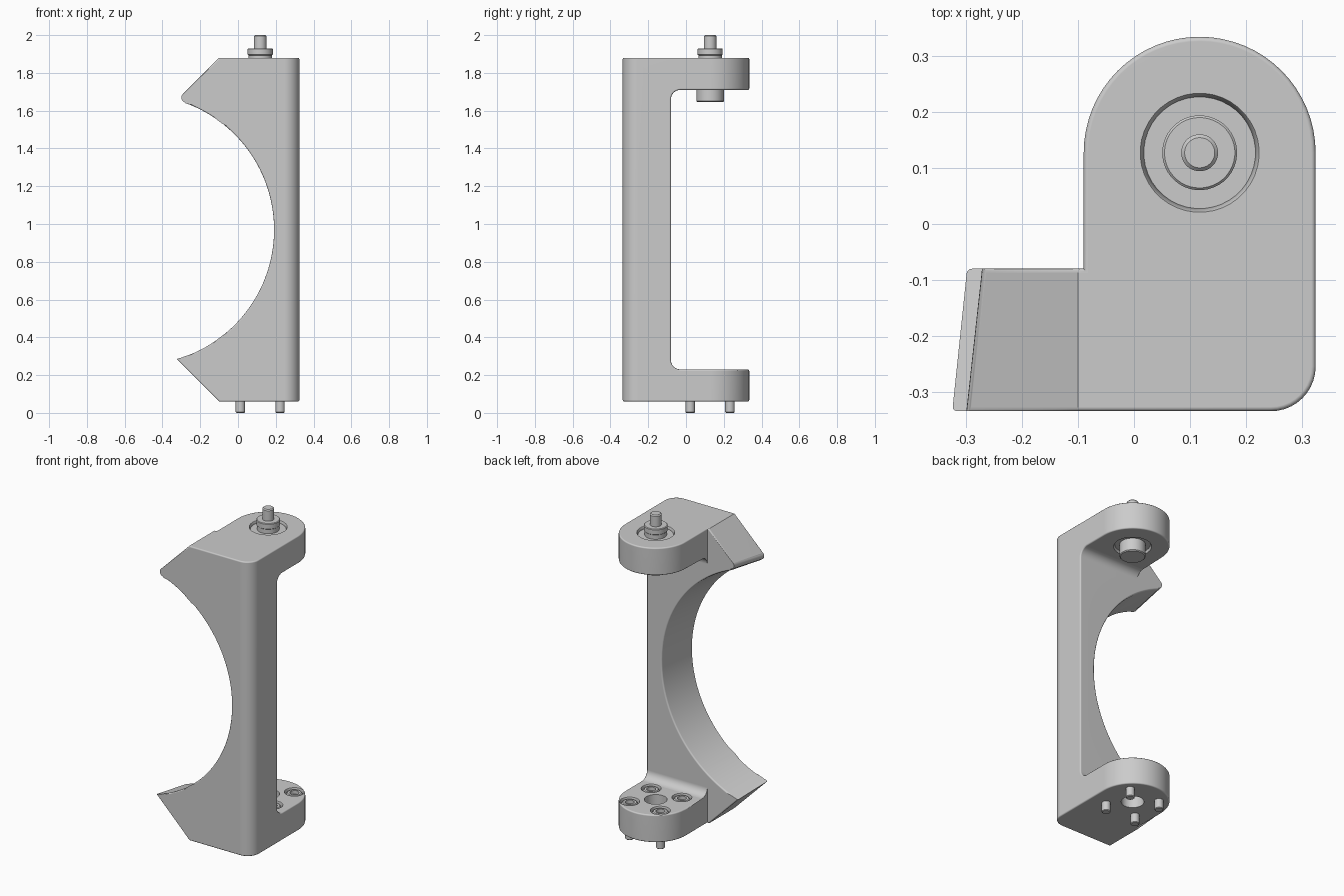
import bpy, bmesh
from math import sin, cos, pi, radians, degrees

if "Cube" in bpy.data.objects:
    bpy.data.objects.remove(bpy.data.objects["Cube"])

CX, CY = 0.1175, 0.1275          # axis of the rounded ears
BACK, FRONT = -0.08, -0.335      # plate back and front planes


def arc(cx, cy, r, a0, a1, n):
    return [(cx + r * cos(radians(a0 + (a1 - a0) * i / n)),
             cy + r * sin(radians(a0 + (a1 - a0) * i / n))) for i in range(n + 1)]


def finish(name, bm):
    bmesh.ops.recalc_face_normals(bm, faces=bm.faces)
    me = bpy.data.meshes.new(name)
    bm.to_mesh(me)
    bm.free()
    ob = bpy.data.objects.new(name, me)
    bpy.context.collection.objects.link(ob)
    return ob


def prism(name, pts, place, a, b):
    """Closed 2D profile swept from a to b; place(u, v, t) gives the 3D point."""
    bm = bmesh.new()
    lo = [bm.verts.new(place(u, v, a)) for u, v in pts]
    hi = [bm.verts.new(place(u, v, b)) for u, v in pts]
    bm.faces.new(lo)
    bm.faces.new(hi)
    n = len(pts)
    for i in range(n):
        j = (i + 1) % n
        bm.faces.new((lo[i], lo[j], hi[j], hi[i]))
    return finish(name, bm)


def lathe(name, prof, x, y, n=40, place=None):
    """Solid of revolution from (radius, height) pairs, capped at both ends."""
    place = place or (lambda r, h, a: (x + r * cos(a), y + r * sin(a), h))
    bm = bmesh.new()
    rings = [[bm.verts.new(place(r, h, 2 * pi * (i + 0.5) / n)) for i in range(n)]
             for r, h in prof]
    for p, q in zip(rings, rings[1:]):
        for i in range(n):
            j = (i + 1) % n
            bm.faces.new((p[i], p[j], q[j], q[i]))
    bm.faces.new(rings[0])
    bm.faces.new(rings[-1])
    return finish(name, bm)


def activate(ob):
    bpy.ops.object.select_all(action='DESELECT')
    bpy.context.view_layer.objects.active = ob
    ob.select_set(True)


def cut(ob, cutters):
    activate(ob)
    for c in cutters:
        m = ob.modifiers.new("cut", 'BOOLEAN')
        m.operation, m.solver, m.object = 'DIFFERENCE', 'EXACT', c
        bpy.ops.object.modifier_apply(modifier=m.name)
        bpy.data.objects.remove(c)


def smooth(ob, angle=40):
    activate(ob)
    bpy.ops.object.shade_smooth_by_angle(angle=radians(angle))


# Bracket body: footprint extruded to full height
foot = ([(-0.4, FRONT)] + arc(0.245, -0.255, 0.08, -90, 0, 10)
        + arc(CX, CY, 0.2075, 0, 180, 32) + [(-0.09, BACK), (-0.4, BACK)])
body = prism("bracket_body", foot, lambda u, v, t: (u, v, t), 0.06, 1.88)

# Opening between the two ears
window = prism("window_cutter",
               [(0.5, 0.23)] + arc(-0.03, 0.28, 0.05, 270, 180, 6)
               + arc(-0.03, 1.66, 0.05, 180, 90, 6) + [(0.5, 1.71)],
               lambda u, v, t: (t, u, v), -0.5, 0.5)


# Slanted corners, the upper one with a rounded tip that follows the taper
def shear(u, v, t):
    s = 0.11 * (t - FRONT)
    return (u + s, t, v + s)


upper = prism("upper_corner_cutter",
              [(-0.06, 1.92)] + arc(-0.273, 1.669, 0.027, 135, 255, 8)
              + [(-0.2, 1.5), (-0.5, 1.5), (-0.5, 1.92)], shear, -0.5, 0.0)
lower = prism("lower_corner_cutter", [(-0.06, 0.02), (-0.5, 0.46), (-0.5, 0.02)],
              lambda u, v, t: (u, t, v), -0.5, 0.0)

# Large tapered arch
arch = lathe("arch_cutter", [(0.713 + 0.13 * (y - FRONT), y) for y in (-0.5, 0.0)],
             0, 0, 128,
             lambda r, h, a: (-0.523 + r * cos(a), h, 0.97 + r * sin(a)))
cut(body, [window, upper, lower, arch])

# Small rounding along the sharp outer edges
bm = bmesh.new()
bm.from_mesh(body.data)
bmesh.ops.remove_doubles(bm, verts=bm.verts, dist=1e-5)
bmesh.ops.dissolve_limit(bm, angle_limit=radians(0.8), verts=bm.verts, edges=bm.edges)


def wants_bevel(e):
    if len(e.link_faces) != 2 or degrees(e.calc_face_angle(0)) < 50 or not e.is_convex:
        return False
    m = (e.verts[0].co + e.verts[1].co) / 2
    at_tip = m.x < -0.265 and abs(m.z - 0.97) < 0.75
    at_root = abs(m.x + 0.09) < 0.01 and m.y < -0.02 and 0.225 < m.z < 1.715
    return not (at_tip or at_root)


bmesh.ops.bevel(bm, geom=[e for e in bm.edges if wants_bevel(e)], offset=0.008,
                offset_type='OFFSET', segments=3, profile=0.5,
                affect='EDGES', clamp_overlap=False)
bmesh.ops.recalc_face_normals(bm, faces=bm.faces)
bm.to_mesh(body.data)
bm.free()

# Bearing bore, drain hole and screw counterbores
screws = [(CX + sx * 0.105, CY + sy * 0.105) for sx in (-1, 1) for sy in (-1, 1)]
holes = [
    lathe("bearing_bore_cutter", [(0.112, 1.70), (0.1, 1.722), (0.1, 1.868), (0.112, 1.89)], CX, CY),
    lathe("centre_hole_cutter", [(0.064, 0.03), (0.064, 0.26)], CX, CY),
] + [lathe("screw_bore_cutter", [(0.053, 0.15), (0.053, 0.22), (0.068, 0.24)][:2]
           + [(0.058, 0.235)], x, y, 28) for x, y in screws]
cut(body, holes)
smooth(body)
wn = body.modifiers.new("weighted_normals", 'WEIGHTED_NORMAL')
wn.keep_sharp = True

# Bearing and stepped axle in the upper ear
bearing = lathe("bearing", [(0.101, 1.724), (0.101, 1.866)], CX, CY)
axle = lathe("axle", [(0.068, 1.645), (0.073, 1.65), (0.073, 1.74), (0.062, 1.75),
                      (0.062, 1.893), (0.067, 1.897), (0.067, 1.926), (0.063, 1.93),
                      (0.033, 1.93), (0.033, 1.994), (0.027, 2.0)], CX, CY)
smooth(bearing)
smooth(axle)

# Four screws through the lower ear
for i, (x, y) in enumerate(screws):
    smooth(lathe(f"screw_{i + 1}", [(0.021, 0.0), (0.025, 0.004), (0.025, 0.11),
                                    (0.046, 0.11), (0.046, 0.218), (0.039, 0.226),
                                    (0.026, 0.226), (0.026, 0.205)], x, y, 24))
